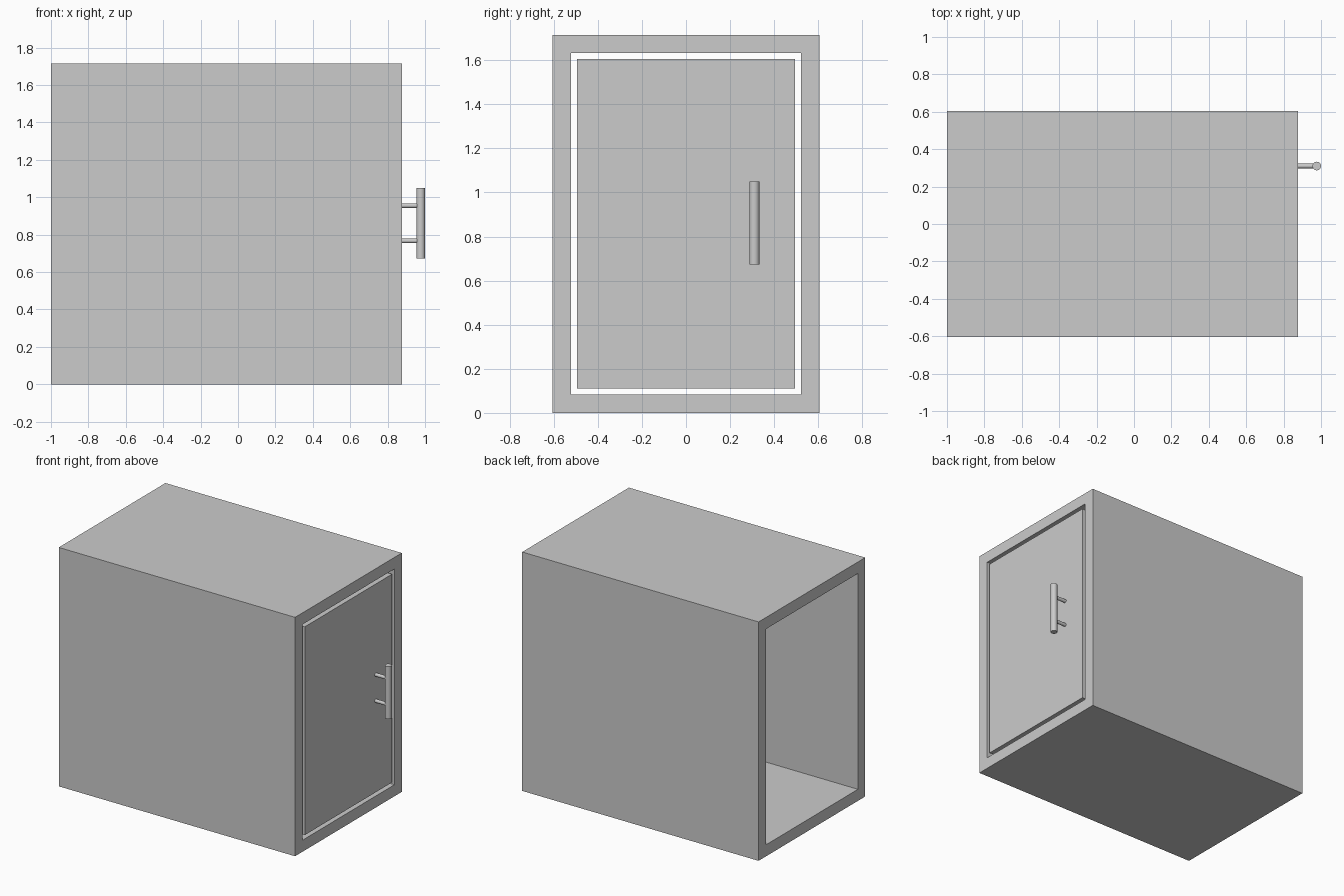
import bpy, bmesh, math
from mathutils import Matrix

if "Cube" in bpy.data.objects:
    bpy.data.objects.remove(bpy.data.objects["Cube"], do_unlink=True)

# One shared grey
GREY = (0.6, 0.6, 0.6, 1.0)
grey = bpy.data.materials.new("light_grey")
grey.use_nodes = True
grey.diffuse_color = GREY
grey.node_tree.nodes["Principled BSDF"].inputs["Base Color"].default_value = GREY

BACK, FACE = -1.0, 0.877          # open end and door end of the cabinet
HALF_Y, HEIGHT, WALL = 0.605, 1.715, 0.083
GAP, DOOR_THICK = 0.027, 0.083


def finish(bm, name):
    bmesh.ops.recalc_face_normals(bm, faces=bm.faces)
    mesh = bpy.data.meshes.new(name)
    bm.to_mesh(mesh)
    bm.free()
    mesh.materials.append(grey)
    obj = bpy.data.objects.new(name, mesh)
    bpy.context.collection.objects.link(obj)
    return obj


def rectangle(bm, x, inset):
    """Upright rectangle of vertices, inset from the cabinet outline."""
    y, low, high = HALF_Y - inset, inset, HEIGHT - inset
    return [bm.verts.new((x, *p)) for p in ((-y, low), (y, low), (y, high), (-y, high))]


def bridge(bm, a, b):
    for i in range(4):
        j = (i + 1) % 4
        bm.faces.new((a[i], a[j], b[j], b[i]))


def cylinder(name, radius, length, centre, along_x=False):
    bm = bmesh.new()
    turn = Matrix.Rotation(math.pi / 2 if along_x else 0, 4, "Y")
    bmesh.ops.create_cone(bm, cap_ends=True, segments=40, radius1=radius, radius2=radius,
                          depth=length, matrix=Matrix.Translation(centre) @ turn)
    for f in bm.faces:
        f.smooth = len(f.verts) == 4
    for e in bm.edges:
        e.smooth = all(f.smooth for f in e.link_faces)
    return finish(bm, name)


# Cabinet shell: rectangular tube open at both ends
bm = bmesh.new()
loops = [rectangle(bm, x, inset) for x, inset in
         ((BACK, 0), (FACE, 0), (FACE, WALL), (BACK, WALL))]
for k in range(4):
    bridge(bm, loops[k], loops[(k + 1) % 4])
finish(bm, "cabinet_shell")

# Door panel, flush with the front rim and separated by a thin gap
bm = bmesh.new()
inner = rectangle(bm, FACE - DOOR_THICK, WALL + GAP)
outer = rectangle(bm, FACE, WALL + GAP)
bridge(bm, inner, outer)
bm.faces.new(inner)
bm.faces.new(outer)
finish(bm, "door")

# Bar handle on two posts
BAR_X, BAR_Y, BAR_Z, BAR_R = 0.977, 0.31, 0.861, 0.023
cylinder("handle_bar", BAR_R, 0.376, (BAR_X, BAR_Y, BAR_Z))
for name, dz in (("lower_handle_post", -0.094), ("upper_handle_post", 0.094)):
    cylinder(name, 0.0125, BAR_X - FACE, ((BAR_X + FACE) / 2, BAR_Y, BAR_Z + dz), along_x=True)
